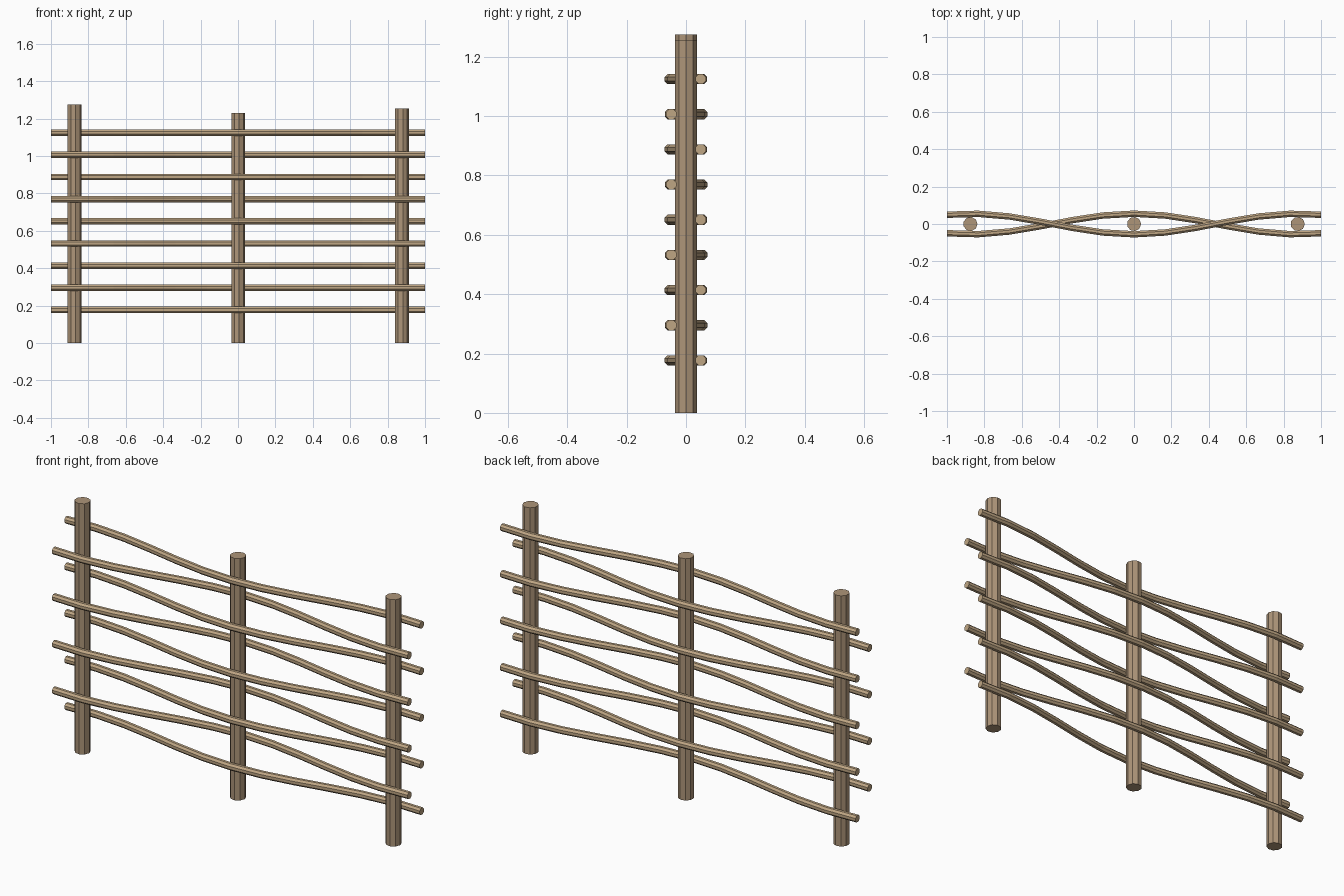
import bpy, bmesh, math
from mathutils import Vector

if "Cube" in bpy.data.objects:
    bpy.data.objects.remove(bpy.data.objects["Cube"])


def material(name, color):
    m = bpy.data.materials.new(name)
    m.diffuse_color = (*color, 1)
    m.use_nodes = True
    m.node_tree.nodes["Principled BSDF"].inputs["Base Color"].default_value = m.diffuse_color
    return m


def tube(name, path, radius, sides, mat, u, v, twist=0.0):
    """Closed faceted rod: a ring in the u/v plane at each path point."""
    bm = bmesh.new()
    rings = []
    for p in path:
        angles = [twist + math.tau * k / sides for k in range(sides)]
        rings.append([bm.verts.new(Vector(p) + radius * (math.cos(a) * u + math.sin(a) * v))
                      for a in angles])
    for a, b in zip(rings, rings[1:]):
        for k in range(sides):
            n = (k + 1) % sides
            bm.faces.new((a[k], a[n], b[n], b[k]))
    bm.faces.new(rings[0])
    bm.faces.new(rings[-1])
    bmesh.ops.recalc_face_normals(bm, faces=bm.faces)
    mesh = bpy.data.meshes.new(name)
    bm.to_mesh(mesh)
    bm.free()
    mesh.materials.append(mat)
    obj = bpy.data.objects.new(name, mesh)
    bpy.context.collection.objects.link(obj)
    return obj


X, Y, Z = Vector((1, 0, 0)), Vector((0, 1, 0)), Vector((0, 0, 1))
post_wood = material("post_wood", (0.42, 0.30, 0.19))
rail_wood = material("rail_wood", (0.52, 0.38, 0.23))

# Upright posts of slightly different heights
SPACING = 0.875
for name, x, height in (("left_post", -SPACING, 1.275),
                        ("middle_post", 0, 1.23),
                        ("right_post", SPACING, 1.255)):
    tube(name, [(x, 0, 0), (x, 0, height)], 0.038, 9, post_wood, X, Y)

# Woven rods, passing alternately before and behind the posts
SEGMENTS = 12
for i in range(9):
    side = -1 if i % 2 == 0 else 1
    z = 0.177 + i * 0.1185
    path = []
    for s in range(SEGMENTS + 1):
        x = -1 + 2 * s / SEGMENTS
        path.append((x, side * 0.055 * math.cos(math.pi * x / SPACING), z))
    tube(f"woven_rod_{i + 1}", path, 0.0185, 8, rail_wood, Y, Z, math.pi / 8)
